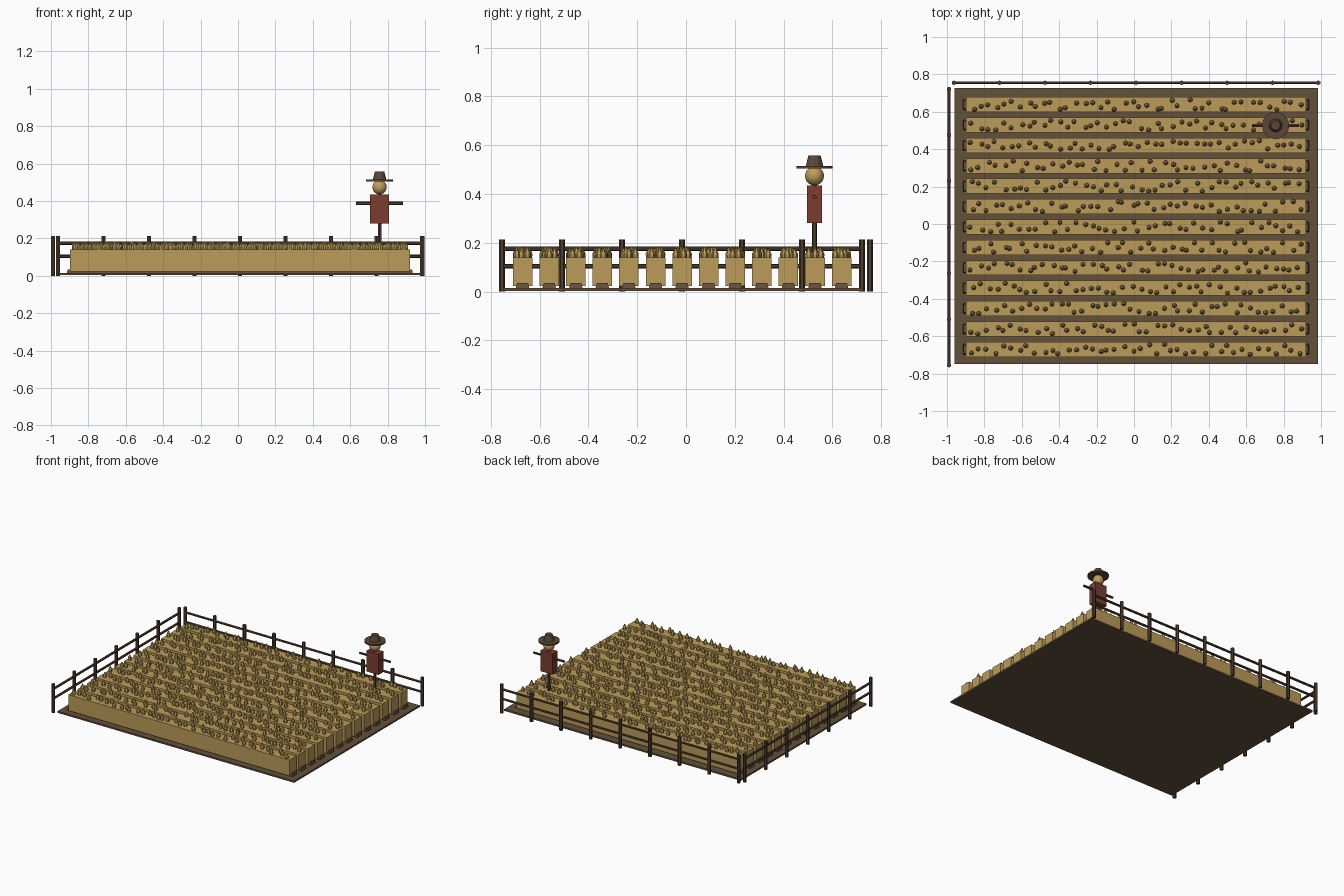
import bpy, bmesh, math, random
from mathutils import Matrix, Vector

if "Cube" in bpy.data.objects:
    bpy.data.objects.remove(bpy.data.objects["Cube"])

random.seed(7)


def material(name, rgb):
    m = bpy.data.materials.new(name)
    m.diffuse_color = (*rgb, 1)
    m.use_nodes = True
    m.node_tree.nodes["Principled BSDF"].inputs["Base Color"].default_value = m.diffuse_color
    return m


SOIL = material("soil brown", (0.127, 0.080, 0.042))
WOOD = material("dark wood", (0.080, 0.048, 0.029))
WHEAT = material("wheat gold", (0.50, 0.335, 0.10))
SHIRT = material("red cloth", (0.205, 0.046, 0.030))
STRAW = material("straw head", (0.52, 0.34, 0.11))
HAT = material("hat brown", (0.105, 0.064, 0.040))


def finish(name, bm, mat, smooth=False):
    me = bpy.data.meshes.new(name)
    bm.to_mesh(me)
    bm.free()
    me.materials.append(mat)
    if smooth:
        me.shade_smooth()
    ob = bpy.data.objects.new(name, me)
    bpy.context.collection.objects.link(ob)
    return ob


def add_box(bm, lo, hi):
    lo, hi = Vector(lo), Vector(hi)
    size = hi - lo
    mat = Matrix.Translation((lo + hi) / 2) @ Matrix.Diagonal((*size, 1))
    return bmesh.ops.create_cube(bm, size=1, matrix=mat)["verts"]


def add_rod(bm, a, b, r1, r2=None, sides=6):
    a, b = Vector(a), Vector(b)
    d = b - a
    rot = d.to_track_quat('Z', 'Y').to_matrix().to_4x4()
    bmesh.ops.create_cone(bm, cap_ends=True, segments=sides, radius1=r1,
                          radius2=r1 if r2 is None else r2, depth=d.length,
                          matrix=Matrix.Translation((a + b) / 2) @ rot)


# Ground slab
bm = bmesh.new()
add_box(bm, (-0.96, -0.748, 0.003), (0.985, 0.727, 0.015))
finish("ground", bm, SOIL)

# Rows: soil ridge, crop block and ears of grain
ridges, crops, ears = bmesh.new(), bmesh.new(), bmesh.new()
for i in range(13):
    y = -0.016 + 0.109 * (i - 6)
    for v in add_box(ridges, (-0.915, y - 0.028, 0.012), (0.935, y + 0.028, 0.035)):
        if v.co.z > 0.03:
            v.co.y = y + (v.co.y - y) * 0.8
            v.co.x *= 0.995
    add_box(crops, (-0.897, y - 0.04, 0.022), (0.92, y + 0.04, 0.14))
    n = 42
    for k in range(n):
        x = -0.885 + 1.79 * (k + 0.5) / n + random.uniform(-0.015, 0.015)
        yy = y + random.uniform(-0.027, 0.027)
        top = random.uniform(0.174, 0.184)
        add_rod(ears, (x, yy, 0.132), (x, yy, 0.155), 0.012, 0.0135)
        add_rod(ears, (x, yy, 0.155), (x, yy, top), 0.0135, 0.003)
finish("soil_ridges", ridges, SOIL)
finish("crop_rows", crops, WHEAT)
finish("grain_ears", ears, WHEAT)


# Fences along the back and left sides
def fence(name, start, end, posts):
    bm = bmesh.new()
    a, b = Vector(start), Vector(end)
    for k in range(posts):
        p = a.lerp(b, k / (posts - 1))
        add_rod(bm, p, p + Vector((0, 0, 0.213)), 0.0125)
    for z in (0.104, 0.175):
        up = Vector((0, 0, z))
        add_rod(bm, a + up, b + up, 0.009)
    finish(name, bm, WOOD)


fence("back_fence", (-0.963, 0.755, 0), (0.985, 0.755, 0), 9)
fence("left_fence", (-0.989, -0.755, 0), (-0.989, 0.722, 0), 7)

# Scarecrow
X, Y = 0.757, 0.527
bm = bmesh.new()
add_rod(bm, (X, Y, 0.005), (X, Y, 0.45), 0.011)
add_rod(bm, (X - 0.126, Y, 0.387), (X + 0.126, Y, 0.387), 0.009)
finish("scarecrow_pole_and_arms", bm, WOOD)

bm = bmesh.new()
add_box(bm, (X - 0.05, Y - 0.03, 0.281), (X + 0.05, Y + 0.03, 0.434))
finish("scarecrow_shirt", bm, SHIRT)

bm = bmesh.new()
bmesh.ops.create_uvsphere(bm, u_segments=14, v_segments=10, radius=0.039,
                          matrix=Matrix.Translation((X, Y, 0.474)))
finish("scarecrow_head", bm, STRAW, smooth=True)

bm = bmesh.new()
add_rod(bm, (X, Y, 0.504), (X, Y, 0.515), 0.073, sides=16)
add_rod(bm, (X, Y, 0.513), (X, Y, 0.558), 0.036, 0.025, sides=12)
finish("scarecrow_hat", bm, HAT)
